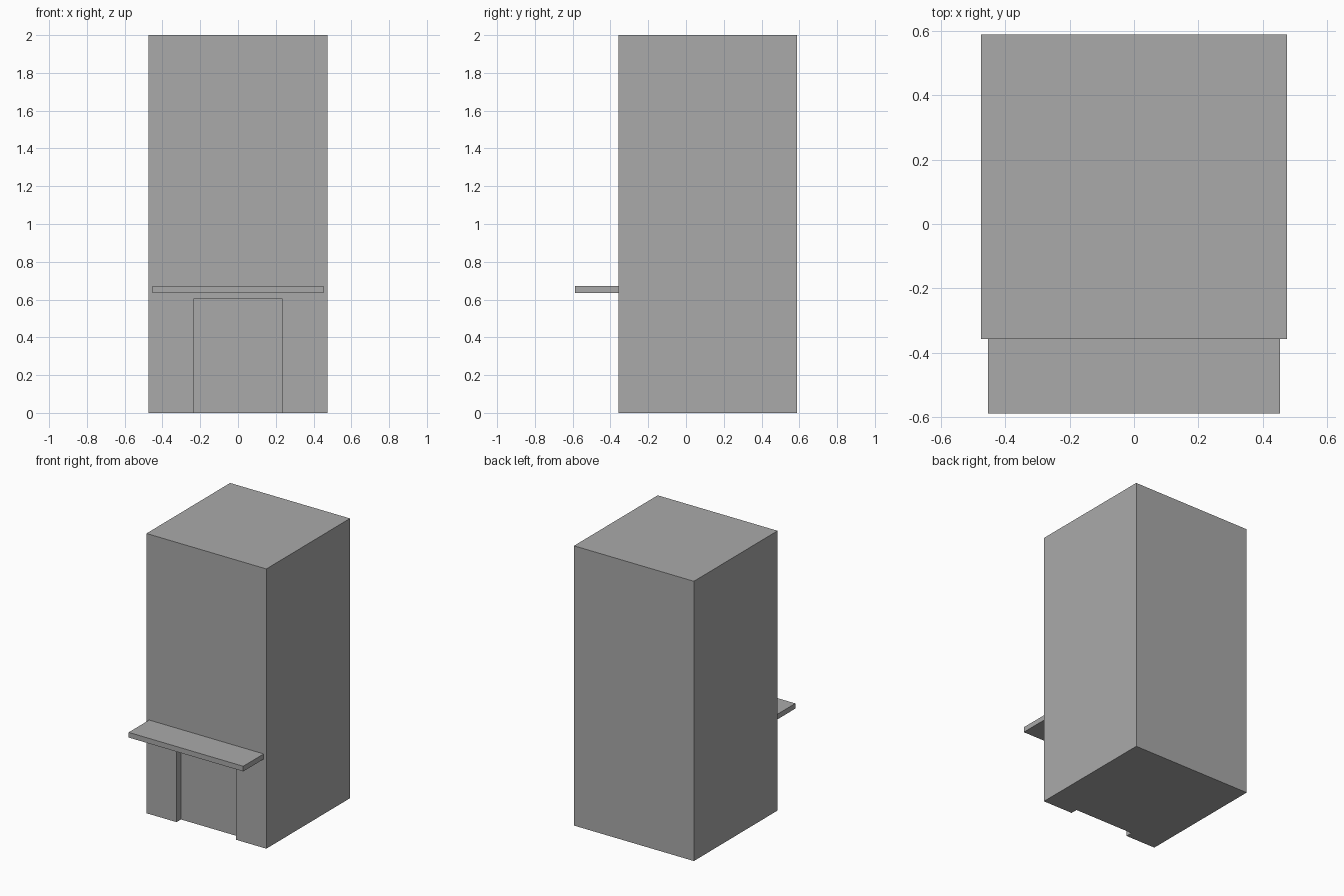
import bpy

# Remove the default cube
if "Cube" in bpy.data.objects:
    bpy.data.objects.remove(bpy.data.objects["Cube"], do_unlink=True)

# Plain grey used everywhere
grey = bpy.data.materials.new("plain_grey")
grey.use_nodes = True
colour = (0.4, 0.4, 0.4, 1.0)
grey.diffuse_color = colour
grey.node_tree.nodes["Principled BSDF"].inputs["Base Color"].default_value = colour


def box(name, half_width, y_range, z_range):
    """Box centred on x = 0 spanning the given y and z ranges."""
    (y0, y1), (z0, z1) = y_range, z_range
    bpy.ops.mesh.primitive_cube_add(size=1, location=(0, (y0 + y1) / 2, (z0 + z1) / 2))
    obj = bpy.context.object
    obj.name = obj.data.name = name
    obj.scale = (2 * half_width, y1 - y0, z1 - z0)
    bpy.ops.object.transform_apply(location=True, rotation=False, scale=True)
    obj.data.materials.append(grey)
    return obj


FRONT, BACK = -0.357, 0.588

# Tower body
body = box("tower_body", 0.474, (FRONT, BACK), (0, 2))

# Shallow doorway recess, cut through the front and the base
cutter = box("doorway_cutter", 0.236, (FRONT - 0.1, FRONT + 0.05), (-0.1, 0.602))
cutter.hide_render = True
cut = body.modifiers.new("doorway", "BOOLEAN")
cut.operation = "DIFFERENCE"
cut.solver = "EXACT"
cut.object = cutter
bpy.context.view_layer.objects.active = body
bpy.ops.object.modifier_apply(modifier=cut.name)
bpy.data.objects.remove(cutter, do_unlink=True)

# Flat canopy above the doorway
box("canopy", 0.453, (-BACK, FRONT), (0.635, 0.672))
